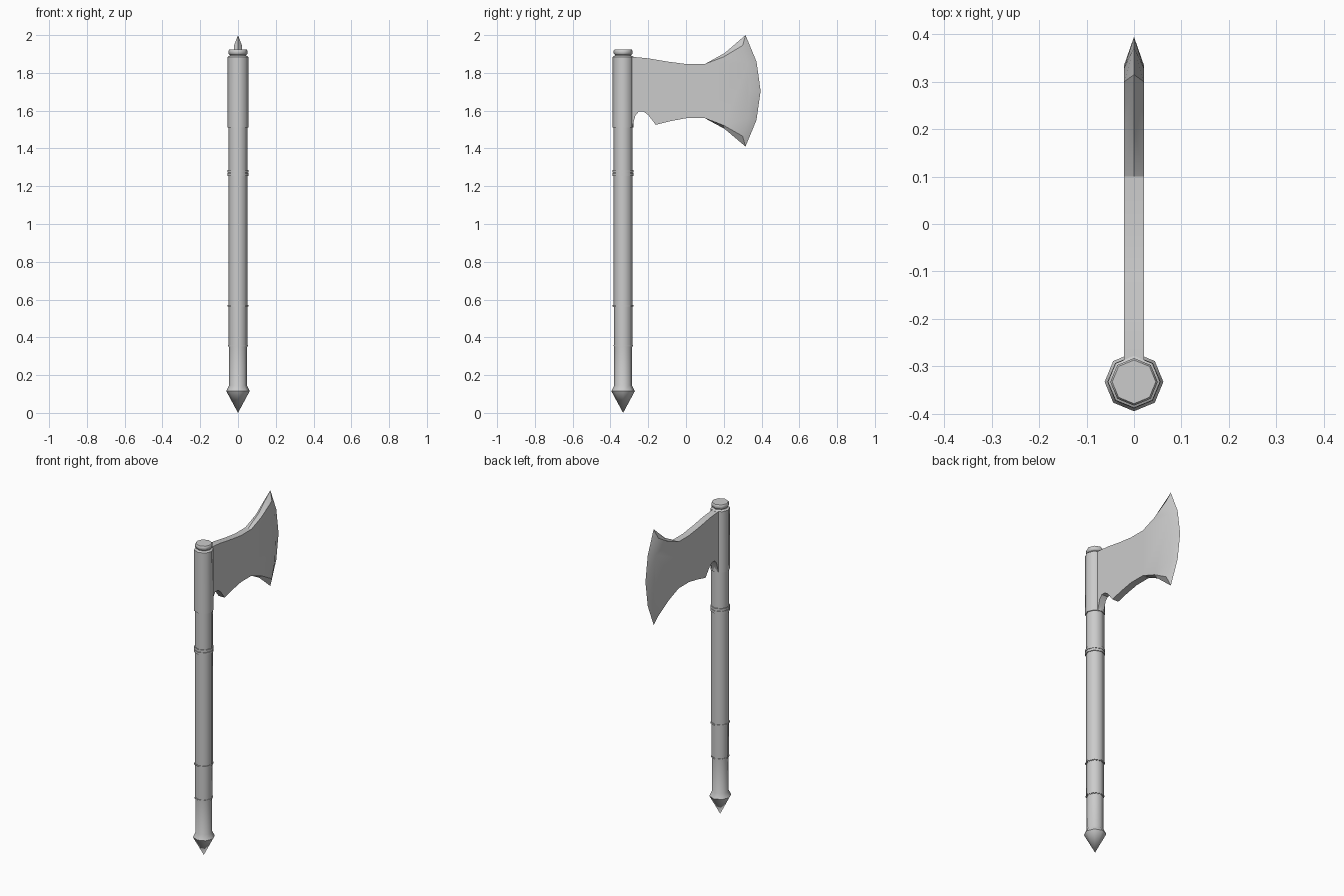
import bpy, bmesh, math

if "Cube" in bpy.data.objects:
    bpy.data.objects.remove(bpy.data.objects["Cube"])

AXIS_Y = -0.333
SIDES = 8


def finish(name, bm, angle):
    bmesh.ops.recalc_face_normals(bm, faces=bm.faces[:])
    mesh = bpy.data.meshes.new(name)
    bm.to_mesh(mesh)
    bm.free()
    obj = bpy.data.objects.new(name, mesh)
    bpy.context.collection.objects.link(obj)
    bpy.ops.object.select_all(action='DESELECT')
    obj.select_set(True)
    bpy.context.view_layer.objects.active = obj
    bpy.ops.object.shade_smooth_by_angle(angle=math.radians(angle))
    return obj


def lathe(name, profile):
    """Turn (radius, z) points into an eight-sided part around the shaft axis."""
    bm = bmesh.new()
    rings = []
    for r, z in profile:
        if r == 0:
            rings.append([bm.verts.new((0, AXIS_Y, z))] * SIDES)
        else:
            rings.append([bm.verts.new((r * math.cos(math.tau * i / SIDES),
                                        AXIS_Y + r * math.sin(math.tau * i / SIDES), z))
                          for i in range(SIDES)])
    for a, b in zip(rings, rings[1:]):
        for i in range(SIDES):
            j = (i + 1) % SIDES
            quad = list(dict.fromkeys((a[i], a[j], b[j], b[i])))
            bm.faces.new(quad)
    for ring, (r, z) in ((rings[0], profile[0]), (rings[-1], profile[-1])):
        if r > 0:
            bm.faces.new(ring)
    return finish(name, bm, 50)


# Pommel spike and shaft
lathe("pommel", [(0, 0), (0.062, 0.115), (0.047, 0.145), (0.047, 0.355)])
lathe("lower_grip", [(0.049, 0.35), (0.049, 0.565)])
lathe("shaft", [(0.051, 0.56), (0.051, 1.51)])

# Thin bands around the shaft
for name, r, z0, z1 in (("lower_band", 0.052, 0.353, 0.36),
                        ("grip_band", 0.055, 0.562, 0.57),
                        ("middle_band_a", 0.056, 1.255, 1.27),
                        ("middle_band_b", 0.056, 1.272, 1.287)):
    lathe(name, [(r, z0), (r, z1)])

# Socket around the blade and the cap on top
lathe("socket", [(0.056, 1.51), (0.055, 1.885), (0.043, 1.892), (0.043, 1.90)])
lathe("top_cap", [(0.043, 1.895), (0.05, 1.902), (0.05, 1.917), (0.046, 1.923)])

# Blade: (y, z) of the thick side outline, and of the centre edge where it differs
HALF = 0.021
back = [(0.1, 1.56), (0.0, 1.56), (-0.08, 1.545), (-0.16, 1.525), (-0.20, 1.577),
        (-0.225, 1.595), (-0.25, 1.595), (-0.268, 1.575), (-0.285, 1.51), (-0.31, 1.51),
        (-0.31, 1.885), (-0.285, 1.885), (-0.2, 1.877), (-0.1, 1.86), (0.0, 1.847),
        (0.1, 1.847)]
front_side = [(0.2, 1.885), (0.30, 1.945), (0.328, 1.85), (0.335, 1.705),
              (0.328, 1.56), (0.30, 1.465), (0.2, 1.522)]
front_edge = [(0.205, 1.905), (0.315, 2.0), (0.373, 1.86), (0.395, 1.705),
              (0.373, 1.55), (0.315, 1.41), (0.205, 1.503)]

bm = bmesh.new()
edge = [bm.verts.new((0, y, z)) for y, z in back + front_edge]
n = len(edge)
for x in (HALF, -HALF):
    side = [bm.verts.new((x, y, z)) for y, z in back + front_side]
    bm.faces.new(side)
    for i in range(n):
        j = (i + 1) % n
        bm.faces.new((side[i], side[j], edge[j], edge[i]))
finish("blade", bm, 30)
